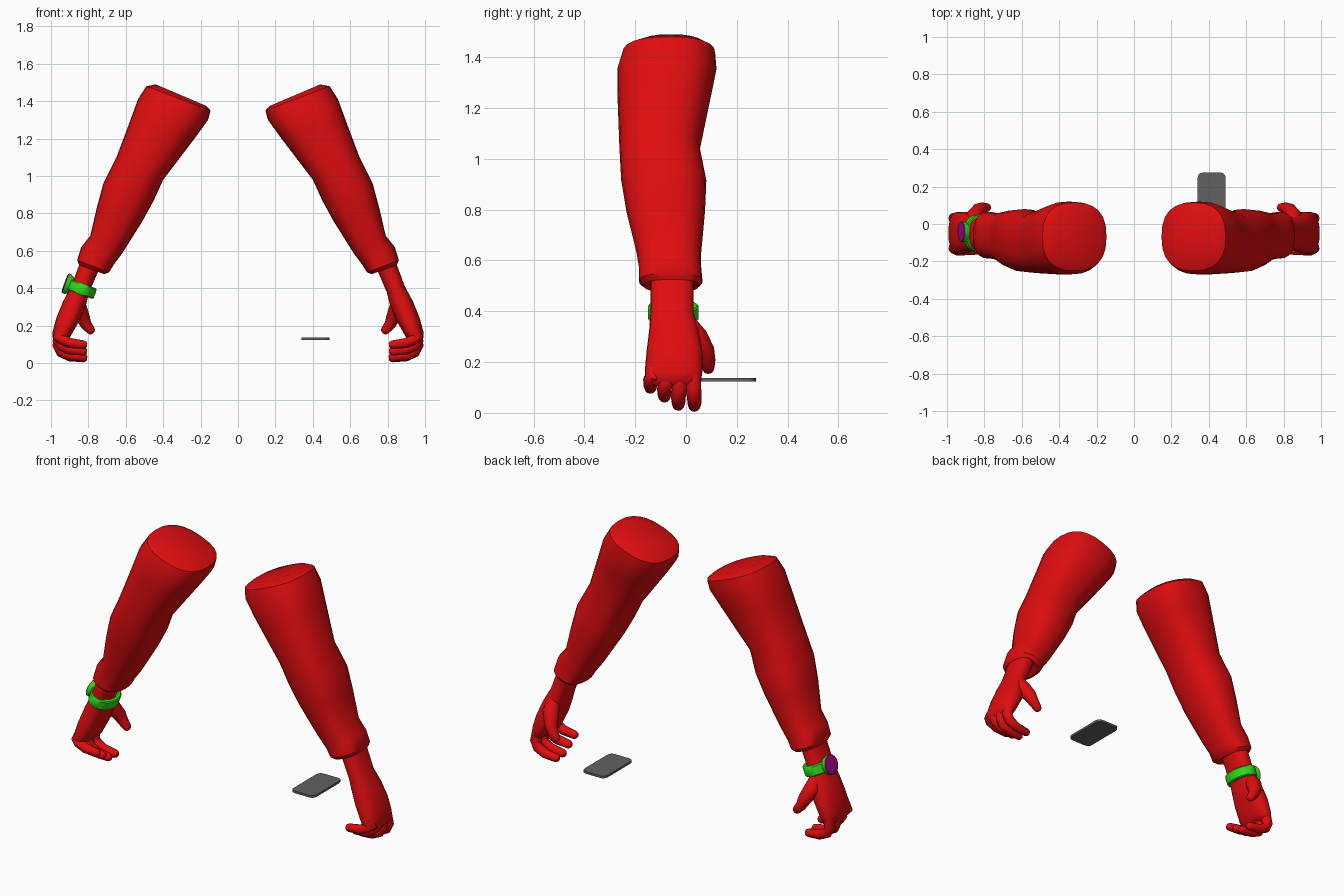
import bpy, bmesh, math
from mathutils import Vector, Matrix

if "Cube" in bpy.data.objects:
    bpy.data.objects.remove(bpy.data.objects["Cube"])


def material(name, rgb):
    m = bpy.data.materials.new(name)
    m.diffuse_color = (*rgb, 1)
    m.use_nodes = True
    m.node_tree.nodes["Principled BSDF"].inputs["Base Color"].default_value = m.diffuse_color
    return m


RED = material("red", (0.74, 0.004, 0.005))
GREEN = material("green", (0.03, 0.70, 0.01))
MAGENTA = material("magenta", (0.42, 0.002, 0.27))
GREY = material("grey", (0.12, 0.12, 0.12))


def finish(bm, name, mat, angle=40):
    bmesh.ops.recalc_face_normals(bm, faces=bm.faces)
    me = bpy.data.meshes.new(name)
    bm.to_mesh(me)
    bm.free()
    me.materials.append(mat)
    for p in me.polygons:
        p.use_smooth = True
    me.set_sharp_from_angle(angle=math.radians(angle))
    ob = bpy.data.objects.new(name, me)
    bpy.context.collection.objects.link(ob)
    return ob


def loft(bm, rings, caps=True):
    rows = [[bm.verts.new(p) for p in r] for r in rings]
    n = len(rows[0])
    for a, b in zip(rows, rows[1:]):
        for i in range(n):
            j = (i + 1) % n
            bm.faces.new((a[i], a[j], b[j], b[i]))
    if caps:
        bm.faces.new(rows[0])
        bm.faces.new(rows[-1])


def section(side, xi, zi, xo, zo, y0, y1, power=2.5, n=24):
    """Rounded section between an inner and an outer point, from y0 to y1."""
    pts = []
    for i in range(n):
        t = 2 * math.pi * i / n
        c, s = math.cos(t), math.sin(t)
        c = math.copysign(abs(c) ** (2 / power), c)
        s = math.copysign(abs(s) ** (2 / power), s)
        pts.append(Vector((side * ((xi + xo) / 2 + c * (xo - xi) / 2),
                           (y0 + y1) / 2 + s * (y1 - y0) / 2,
                           (zi + zo) / 2 + c * (zo - zi) / 2)))
    return pts


def tube(bm, side, path, n=12):
    """Tapered tube with a rounded tip; path items are x, y, z, radius."""
    p = [Vector((side * a, b, c)) for a, b, c, r in path]
    rad = [q[3] for q in path]
    d = (p[-1] - p[-2]).normalized()
    tip, r = p[-1], rad[-1]
    p += [tip + d * r * 0.5, tip + d * r * 0.8]
    rad += [r * 0.8, r * 0.4]
    rings = []
    for i, c in enumerate(p):
        t = (p[min(i + 1, len(p) - 1)] - p[max(i - 1, 0)]).normalized()
        v = Vector((0, 1, 0))
        v = (v - t * v.dot(t)).normalized()
        u = t.cross(v)
        rings.append([c + rad[i] * (u * math.cos(a) + v * math.sin(a))
                      for a in (2 * math.pi * k / n for k in range(n))])
    loft(bm, rings)


# inner x, z, outer x, z, front y, back y
SLEEVE = [
    (0.17, 1.375, 0.44, 1.49, -0.20, 0.08),
    (0.147, 1.35, 0.49, 1.48, -0.25, 0.115),
    (0.160, 1.30, 0.535, 1.41, -0.27, 0.12),
    (0.225, 1.21, 0.575, 1.30, -0.27, 0.10),
    (0.40, 0.98, 0.65, 1.10, -0.262, 0.055),
    (0.45, 0.87, 0.72, 0.96, -0.255, 0.08),
    (0.51, 0.76, 0.755, 0.83, -0.235, 0.075),
    (0.62, 0.585, 0.79, 0.68, -0.195, 0.06),
    (0.665, 0.525, 0.838, 0.62, -0.185, 0.06),
    (0.69, 0.485, 0.86, 0.55, -0.185, 0.065),
    (0.715, 0.475, 0.85, 0.525, -0.165, 0.05),
    (0.745, 0.50, 0.84, 0.535, -0.14, 0.03),
]
PALM = [
    (0.735, 0.52, 0.84, 0.55, -0.14, 0.03),
    (0.795, 0.38, 0.892, 0.41, -0.14, 0.03),
    (0.81, 0.32, 0.935, 0.33, -0.145, 0.05),
    (0.84, 0.24, 0.97, 0.245, -0.155, 0.065),
    (0.88, 0.17, 0.992, 0.165, -0.162, 0.065),
    (0.90, 0.135, 0.99, 0.125, -0.16, 0.06),
    (0.915, 0.125, 0.97, 0.105, -0.14, 0.045),
]
# knuckle y, tip y, lowest z
FINGERS = [(-0.13, -0.14, 0.075), (-0.08, -0.085, 0.04),
           (-0.025, -0.03, 0.008), (0.03, 0.033, 0.004)]

for side, label in ((-1, "right"), (1, "left")):
    bm = bmesh.new()
    loft(bm, [section(side, *r) for r in SLEEVE])
    finish(bm, label + "_sleeve", RED)

    # hand with curled fingers and thumb
    bm = bmesh.new()
    loft(bm, [section(side, *r) for r in PALM])
    for ya, yb, z in FINGERS:
        tube(bm, side, [(0.945, ya, 0.17, 0.03), (0.962, ya, z * 0.6 + 0.09, 0.03),
                        (0.945, yb, z + 0.055, 0.029), (0.90, yb, z + 0.032, 0.027),
                        (0.825, yb, z + 0.023, 0.023)])
    tube(bm, side, [(0.86, 0.0, 0.36, 0.035), (0.855, 0.04, 0.30, 0.045),
                    (0.83, 0.075, 0.245, 0.038), (0.812, 0.086, 0.205, 0.030),
                    (0.787, 0.088, 0.175, 0.024)])
    finish(bm, label + "_hand", RED, 50)

# watch frame: local x points out of the wrist, local z runs along the arm
out = Vector((-0.94, 0, 0.34)).normalized()
across = Vector((0, 1, 0))
along = out.cross(across)
frame = Matrix((out, across, along)).transposed().to_4x4()
frame.translation = Vector((-0.835, -0.05, 0.395))


def oval(a, b, z, n=32):
    return [frame @ Vector((a * math.cos(2 * math.pi * i / n),
                            b * math.sin(2 * math.pi * i / n), z)) for i in range(n)]


def disc(x, r, n=32):
    return [frame @ Vector((x, r * math.cos(2 * math.pi * i / n) + 0.008,
                            r * math.sin(2 * math.pi * i / n))) for i in range(n)]


# watch strap
bm = bmesh.new()
loft(bm, [oval(0.055, 0.08, -0.03), oval(0.07, 0.095, -0.03), oval(0.076, 0.10, -0.024),
          oval(0.076, 0.10, 0.024), oval(0.07, 0.095, 0.03), oval(0.055, 0.08, 0.03)], False)
finish(bm, "watch_strap", GREEN)

# watch case and face
bm = bmesh.new()
loft(bm, [disc(0.06, 0.045), disc(0.078, 0.055), disc(0.092, 0.056)])
finish(bm, "watch_case", GREEN)
bm = bmesh.new()
loft(bm, [disc(0.091, 0.055), disc(0.096, 0.052), disc(0.099, 0.035)])
finish(bm, "watch_face", MAGENTA)

# flat phone with rounded corners
bm = bmesh.new()
outline = []
for k, (sx, sy) in enumerate(((1, 1), (-1, 1), (-1, -1), (1, -1))):
    for j in range(5):
        a = math.pi / 2 * (k + j / 4)
        outline.append((0.415 + sx * 0.047 + 0.028 * math.cos(a),
                        0.14 + sy * 0.107 + 0.028 * math.sin(a)))
loft(bm, [[Vector((x, y, z)) for x, y in outline] for z in (0.124, 0.137)])
finish(bm, "phone", GREY)
